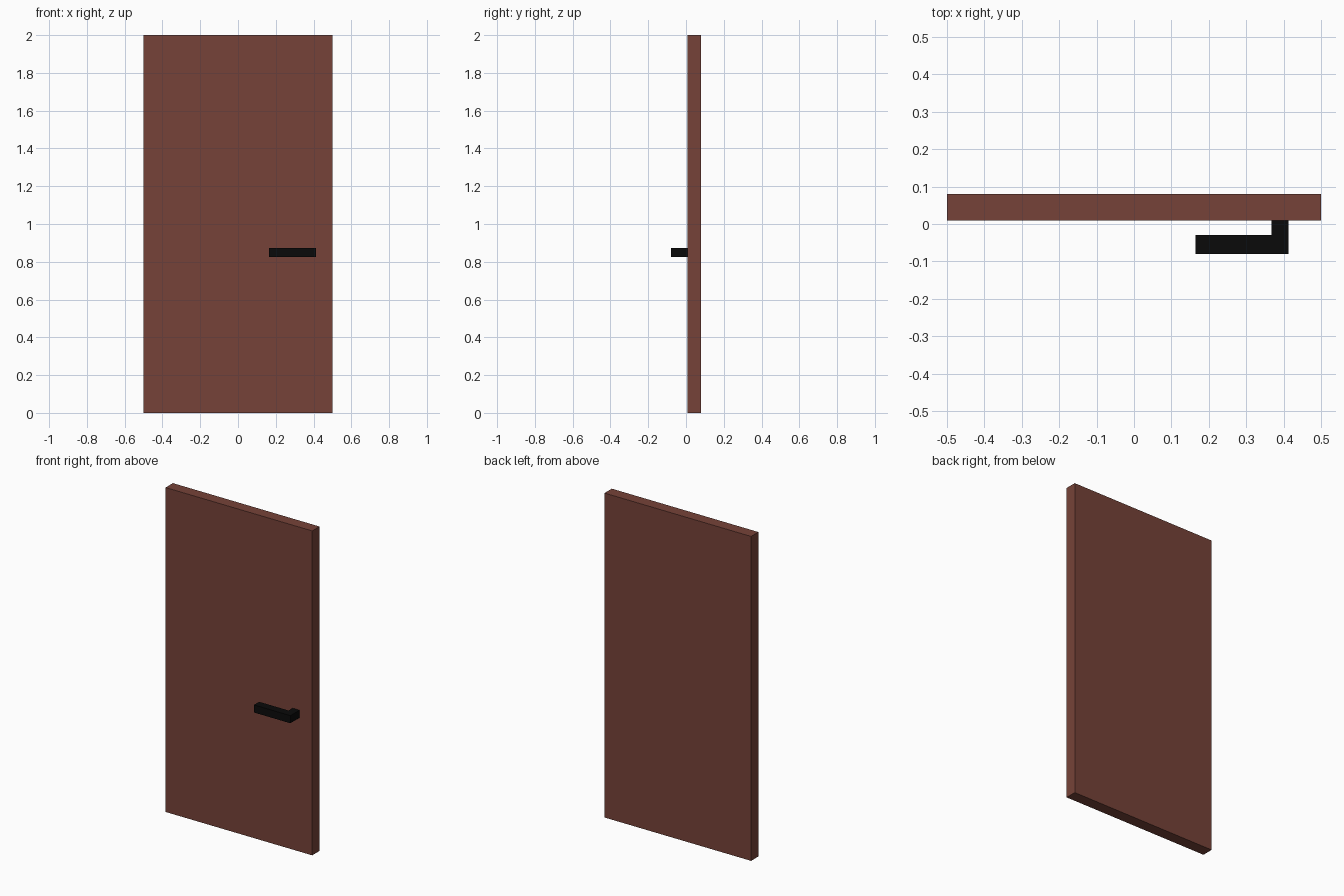
import bpy, bmesh

if "Cube" in bpy.data.objects:
    bpy.data.objects.remove(bpy.data.objects["Cube"])


def material(name, color):
    m = bpy.data.materials.new(name)
    m.diffuse_color = (*color, 1)
    m.use_nodes = True
    m.node_tree.nodes["Principled BSDF"].inputs["Base Color"].default_value = m.diffuse_color
    return m


def extrude_profile(name, points, z0, z1, mat):
    """Extrude an outline in the xy plane from z0 up to z1."""
    bm = bmesh.new()
    face = bm.faces.new([bm.verts.new((x, y, z0)) for x, y in points])
    top = bmesh.ops.extrude_face_region(bm, geom=[face])["geom"]
    verts = [g for g in top if isinstance(g, bmesh.types.BMVert)]
    bmesh.ops.translate(bm, verts=verts, vec=(0, 0, z1 - z0))
    bmesh.ops.recalc_face_normals(bm, faces=bm.faces)
    mesh = bpy.data.meshes.new(name)
    bm.to_mesh(mesh)
    bm.free()
    mesh.materials.append(mat)
    obj = bpy.data.objects.new(name, mesh)
    bpy.context.collection.objects.link(obj)
    return obj


wood = material("brown_wood", (0.18, 0.055, 0.04))
black = material("black_metal", (0.003, 0.003, 0.003))

# Door slab
extrude_profile("door_panel",
                [(-0.5, 0.009), (0.5, 0.009), (0.5, 0.08), (-0.5, 0.08)],
                0, 2, wood)

# L-shaped lever handle, its stem meeting the front of the door
extrude_profile("door_handle",
                [(0.165, -0.08), (0.413, -0.08), (0.413, 0.009),
                 (0.367, 0.009), (0.367, -0.03), (0.165, -0.03)],
                0.825, 0.872, black)
